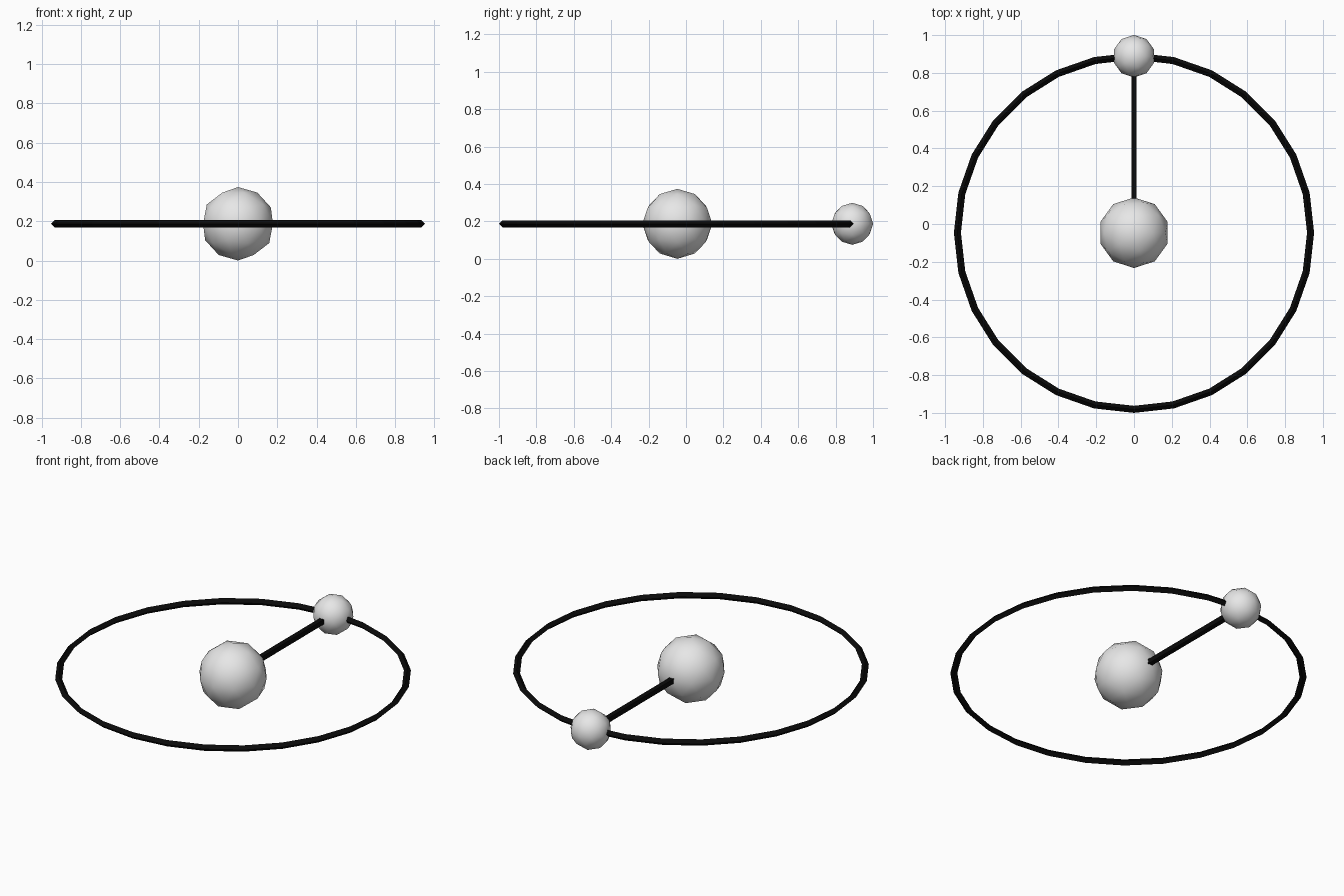
import bpy

if "Cube" in bpy.data.objects:
    bpy.data.objects.remove(bpy.data.objects["Cube"], do_unlink=True)

UNIT = 0.187               # radius of the central ball
ORBIT = 5 * UNIT           # radius of the ring
TUBE = 0.1 * UNIT          # half thickness of ring and rod
HUB_Y = ORBIT + TUBE - 1   # ring reaches y = -1


def material(name, value):
    mat = bpy.data.materials.new(name)
    mat.use_nodes = True
    colour = (value, value, value, 1)
    mat.diffuse_color = colour
    mat.node_tree.nodes["Principled BSDF"].inputs["Base Color"].default_value = colour
    return mat


light_grey = material("light_grey", 0.8)
black = material("black", 0.003)


def ball(name, radius, y):
    bpy.ops.mesh.primitive_ico_sphere_add(subdivisions=2, radius=radius, location=(0, y, UNIT))
    obj = bpy.context.object
    obj.name = name
    obj.data.materials.append(light_grey)
    bpy.ops.object.shade_smooth()


# Central ball and the small ball riding on the ring
ball("central_ball", UNIT, HUB_Y)
ball("orbiting_ball", 0.6 * UNIT, HUB_Y + ORBIT)

# Thin ring with a diamond section
bpy.ops.mesh.primitive_torus_add(major_segments=28, minor_segments=4, major_radius=ORBIT,
                                 minor_radius=TUBE, location=(0, HUB_Y, UNIT))
ring = bpy.context.object
ring.name = "orbit_ring"
ring.data.materials.append(black)
bpy.ops.object.shade_flat()

# Square rod joining the two balls
bpy.ops.mesh.primitive_cube_add(size=1, location=(0, HUB_Y + ORBIT / 2, UNIT))
rod = bpy.context.object
rod.name = "radius_rod"
rod.scale = (TUBE * 1.5, ORBIT, TUBE * 1.5)
bpy.ops.object.transform_apply(location=False, rotation=False, scale=True)
rod.data.materials.append(black)
